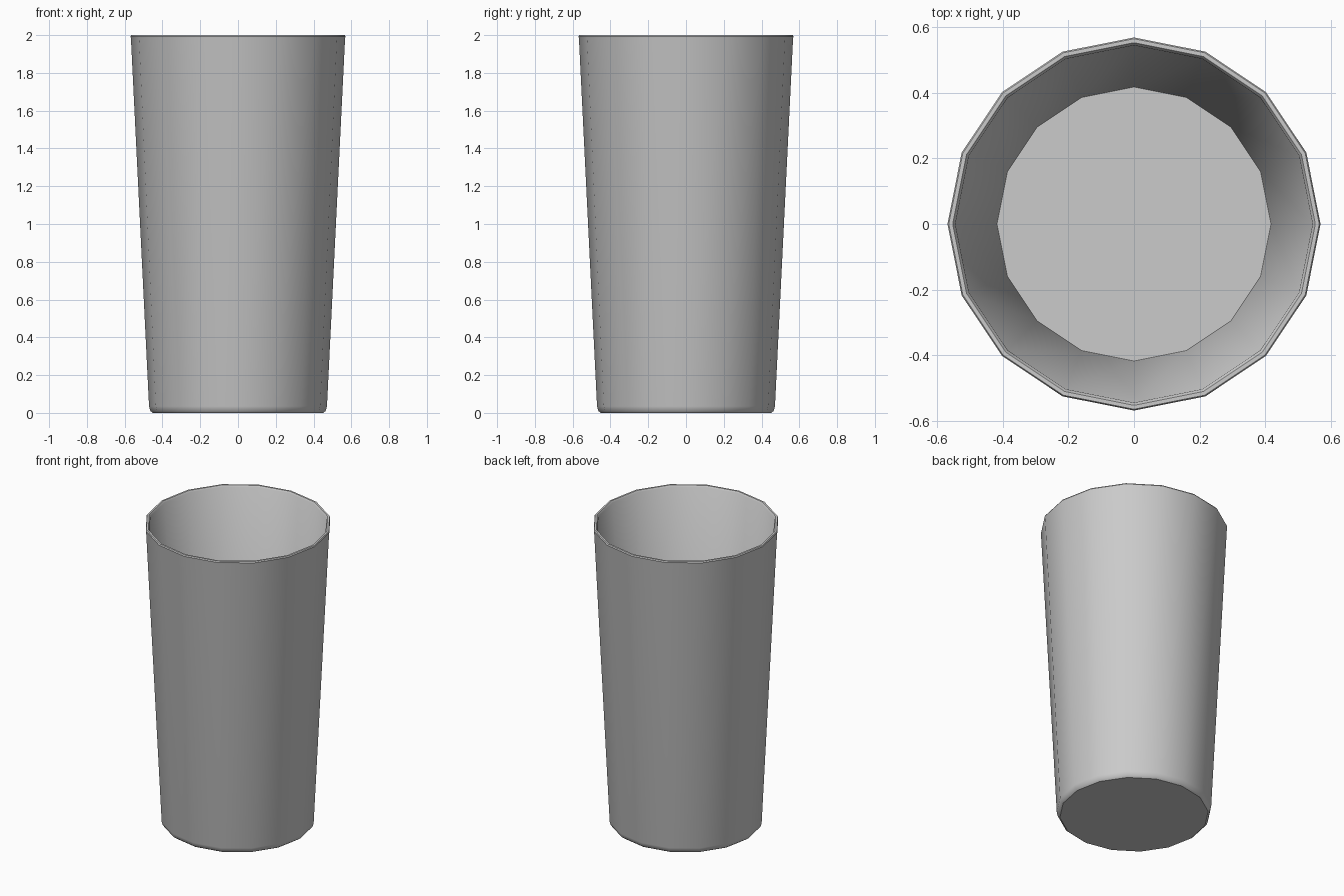
import bpy, bmesh, math

if "Cube" in bpy.data.objects:
    bpy.data.objects.remove(bpy.data.objects["Cube"])

SIDES = 16
# Profile (radius, height): underside edge, outer wall, rim, inner wall, floor edge
PROFILE = [(0.452, 0.0), (0.464, 0.01), (0.471, 0.035), (0.567, 1.985), (0.569, 1.993),
           (0.565, 2.0), (0.553, 2.0), (0.545, 1.99), (0.418, 0.05)]

bm = bmesh.new()
rings = []
for r, z in PROFILE:
    rings.append([bm.verts.new((r * math.cos(2 * math.pi * i / SIDES),
                                r * math.sin(2 * math.pi * i / SIDES), z))
                  for i in range(SIDES)])

# Walls and rim
for a, b in zip(rings, rings[1:]):
    for i in range(SIDES):
        j = (i + 1) % SIDES
        bm.faces.new((a[i], a[j], b[j], b[i]))

# Underside and inner floor
bm.faces.new(rings[0][::-1])
bm.faces.new(rings[-1])
bmesh.ops.recalc_face_normals(bm, faces=bm.faces)

mesh = bpy.data.meshes.new("drinking_glass")
bm.to_mesh(mesh)
bm.free()
glass = bpy.data.objects.new("drinking_glass", mesh)
bpy.context.collection.objects.link(glass)
bpy.context.view_layer.objects.active = glass
glass.select_set(True)
bpy.ops.object.shade_smooth_by_angle(angle=math.radians(38))
